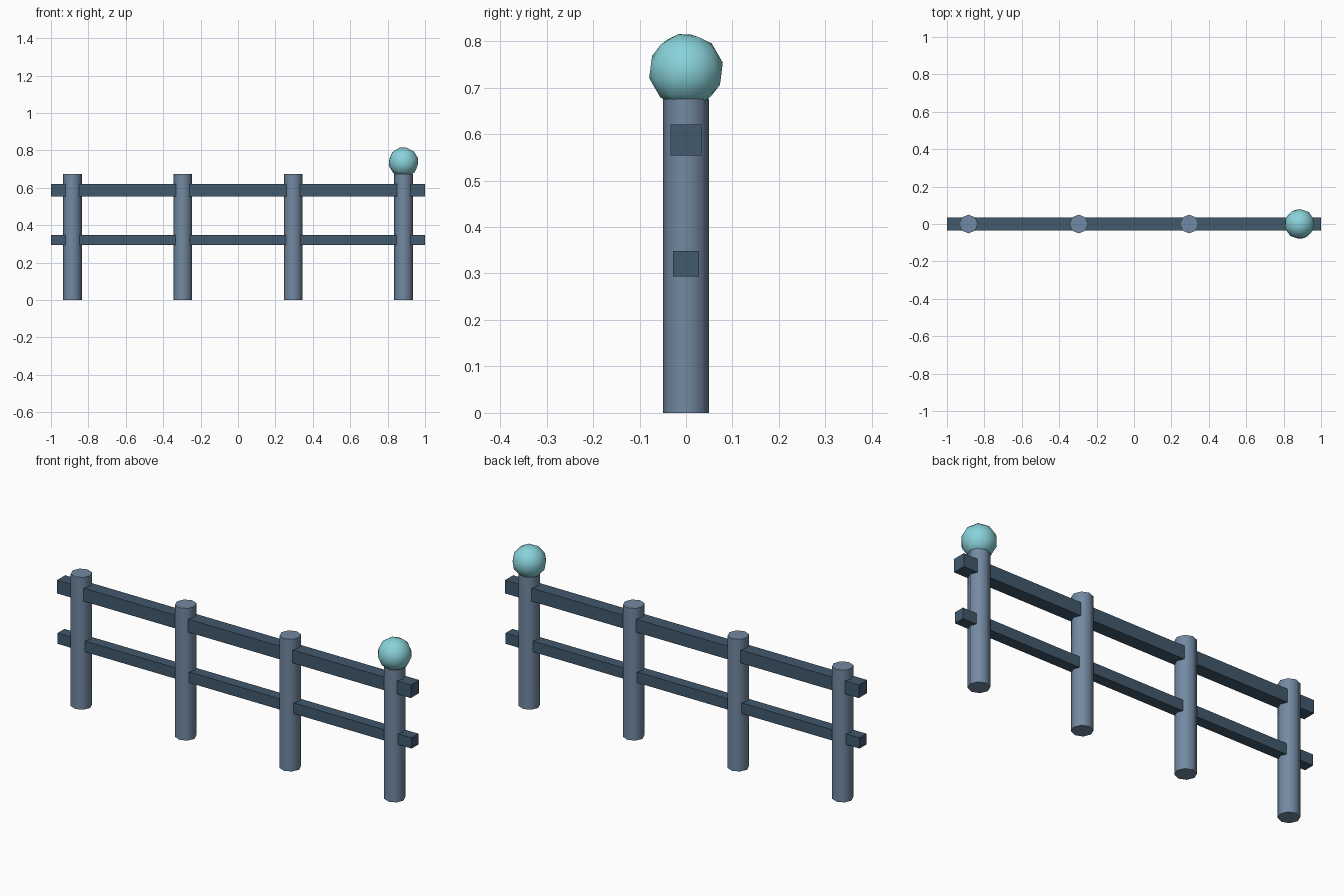
import bpy
import math

cube = bpy.data.objects.get("Cube")
if cube:
    bpy.data.objects.remove(cube, do_unlink=True)


def material(name, rgb):
    mat = bpy.data.materials.new(name)
    mat.use_nodes = True
    color = (*rgb, 1)
    mat.diffuse_color = color
    mat.node_tree.nodes["Principled BSDF"].inputs["Base Color"].default_value = color
    return mat


post_blue = material("slate blue", (0.17, 0.25, 0.36))
rail_blue = material("dark slate", (0.053, 0.10, 0.15))
ball_teal = material("pale teal", (0.25, 0.65, 0.70))


def finish(name, mat, angle=None):
    obj = bpy.context.object
    obj.name = name
    obj.data.materials.append(mat)
    if angle:
        bpy.ops.object.shade_smooth_by_angle(angle=math.radians(angle))
    return obj


# Four evenly spaced octagonal posts
POST_HEIGHT = 0.675
POST_X = [-0.885 + 0.59 * i for i in range(4)]
for i, x in enumerate(POST_X):
    bpy.ops.mesh.primitive_cylinder_add(vertices=8, radius=0.05, depth=POST_HEIGHT,
                                        location=(x, 0, POST_HEIGHT / 2))
    finish(f"post_{i + 1}", post_blue, 60)

# Two square rails running through the posts
for name, z, size in (("upper_rail", 0.587, 0.067), ("lower_rail", 0.321, 0.055)):
    bpy.ops.mesh.primitive_cube_add(size=1, location=(0, 0, z))
    rail = finish(name, rail_blue)
    rail.scale = (2, size, size)

# Faceted ball on the left end post
bpy.ops.mesh.primitive_ico_sphere_add(subdivisions=2, radius=0.081,
                                      location=(POST_X[-1], 0, 0.737),
                                      rotation=(math.radians(12), math.radians(10), 0))
finish("post_ball", ball_teal, 60)
